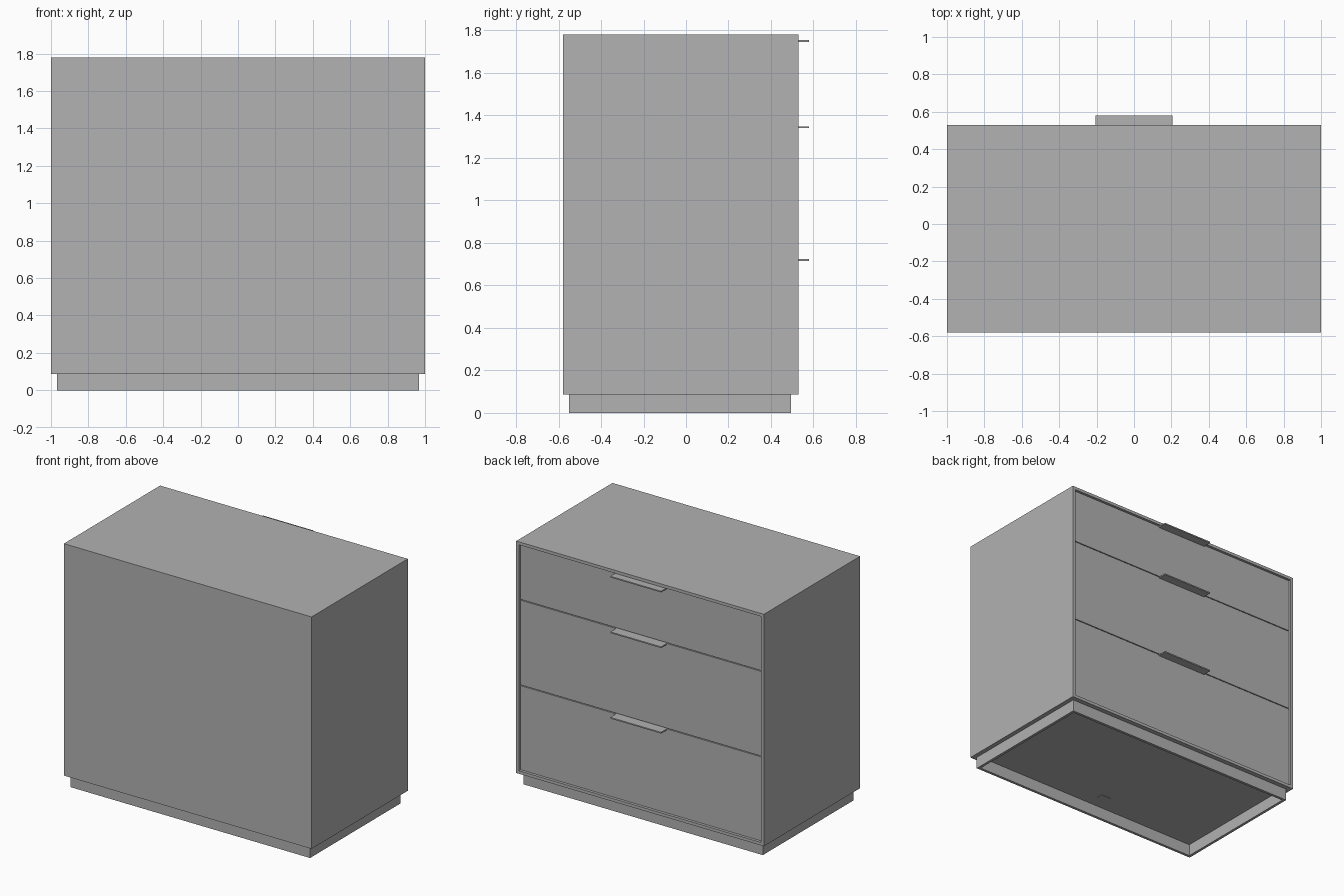
import bpy

old = bpy.data.objects.get("Cube")
if old:
    bpy.data.objects.remove(old, do_unlink=True)

GREY = (0.445, 0.445, 0.445, 1)
mat = bpy.data.materials.new("plain grey")
mat.use_nodes = True
mat.diffuse_color = GREY
mat.node_tree.nodes["Principled BSDF"].inputs["Base Color"].default_value = GREY


def box(name, x, y, z):
    """Box from (min, max) ranges on each axis."""
    bpy.ops.mesh.primitive_cube_add(size=1, location=[(a + b) / 2 for a, b in (x, y, z)])
    ob = bpy.context.object
    ob.name = name
    ob.scale = [b - a for a, b in (x, y, z)]
    bpy.ops.object.transform_apply(location=False, rotation=False, scale=True)
    ob.data.materials.append(mat)
    return ob


W, T = 1.0, 0.022              # half width, board thickness
BACK, FACE = -0.58, 0.53       # depth range of the carcass
BASE, TOP = 0.087, 1.78        # height range of the carcass
INNER = W - T

# Carcass
box("top_panel", (-W, W), (BACK, FACE), (TOP - T, TOP))
box("bottom_panel", (-W, W), (BACK, FACE), (BASE, BASE + T))
for side, s in (("left", 1), ("right", -1)):
    box(side + "_side_panel", sorted((s * INNER, s * W)), (BACK, FACE), (BASE + T, TOP - T))
box("plain_rear_panel", (-INNER, INNER), (BACK, BACK + T), (BASE + T, TOP - T))

# Drawers, set slightly back, each with a thin pull plate on its top edge
GAP = 0.006
levels = [BASE + T, 0.728, 1.352, TOP - T]
for i, name in enumerate(("lower", "middle", "upper")):
    low, high = levels[i] + GAP / 2, levels[i + 1] - GAP / 2
    box(name + "_drawer_front", (-INNER + 0.003, INNER - 0.003),
        (FACE - 0.037, FACE - 0.015), (low, high))
    box(name + "_drawer_pull", (-0.205, 0.205), (FACE - 0.016, 0.58), (high - 0.009, high))

# Hollow plinth frame
PX, PB, PF, PT = 0.967, -0.55, 0.495, 0.02
for side, s in (("left", 1), ("right", -1)):
    box("plinth_" + side, sorted((s * (PX - PT), s * PX)), (PB, PF), (0, BASE))
box("plinth_plain_side", (PT - PX, PX - PT), (PB, PB + PT), (0, BASE))
box("plinth_drawer_side", (PT - PX, PX - PT), (PF - PT, PF), (0, BASE))

# Small plate under the cabinet
box("underside_plate", (-0.11, -0.03), (-0.43, -0.385), (BASE - 0.004, BASE))
